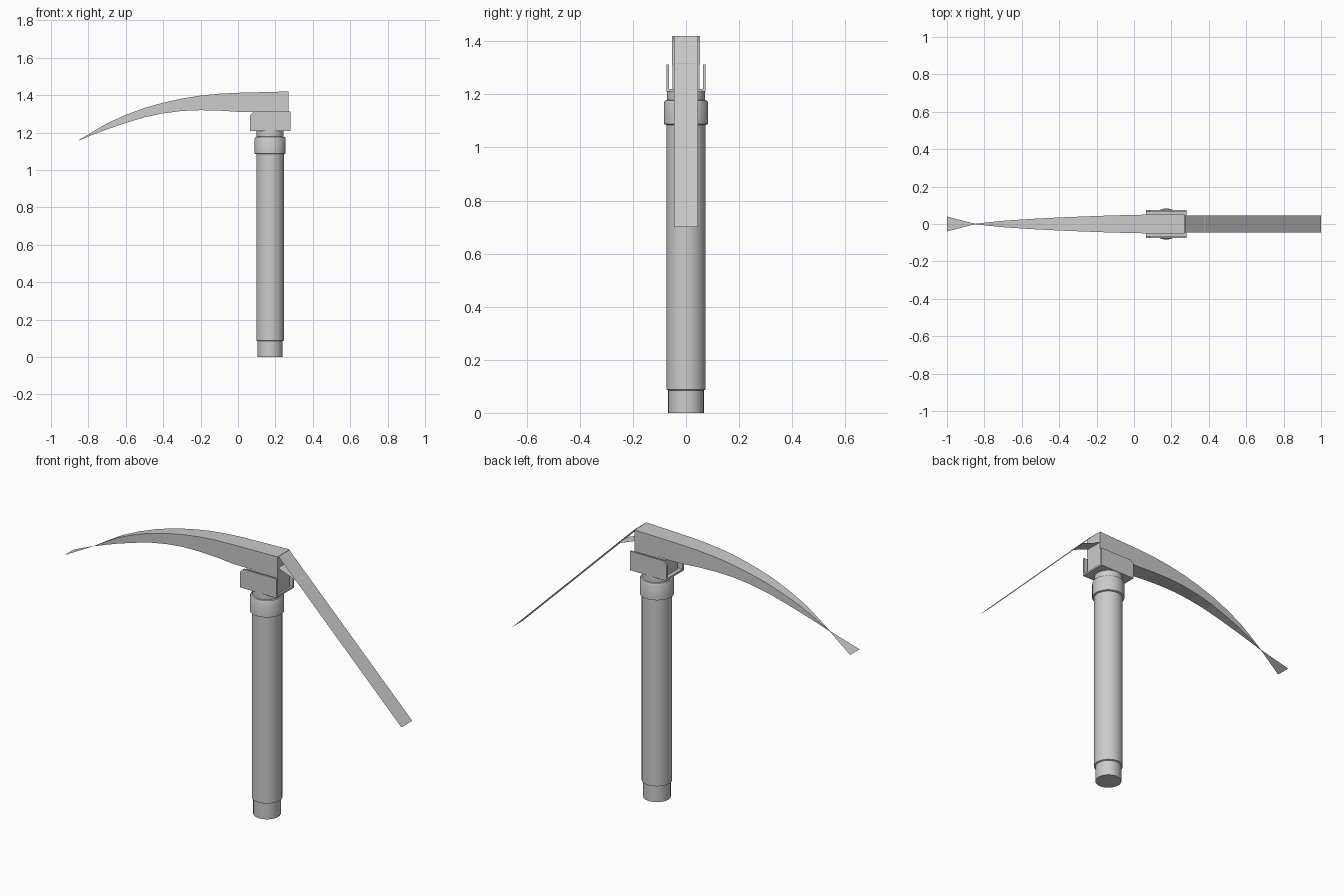
import bpy, bmesh, math

if "Cube" in bpy.data.objects:
    bpy.data.objects.remove(bpy.data.objects["Cube"])

CX = 0.172  # handle axis


def make(name, verts, faces, smooth=False):
    me = bpy.data.meshes.new(name)
    me.from_pydata(verts, [], faces)
    bm = bmesh.new()
    bm.from_mesh(me)
    bmesh.ops.recalc_face_normals(bm, faces=bm.faces)
    bm.to_mesh(me)
    bm.free()
    ob = bpy.data.objects.new(name, me)
    bpy.context.collection.objects.link(ob)
    if smooth:
        bpy.ops.object.select_all(action='DESELECT')
        ob.select_set(True)
        bpy.context.view_layer.objects.active = ob
        bpy.ops.object.shade_smooth_by_angle(angle=math.radians(35))
    return ob


def lathe(name, profile, n=32):
    verts = [(CX + r * math.cos(2 * math.pi * i / n), r * math.sin(2 * math.pi * i / n), z)
             for r, z in profile for i in range(n)]
    faces = [(k * n + i, k * n + (i + 1) % n, (k + 1) * n + (i + 1) % n, (k + 1) * n + i)
             for k in range(len(profile) - 1) for i in range(n)]
    faces += [tuple(range(n)), tuple(range((len(profile) - 1) * n, len(profile) * n))]
    return make(name, verts, faces, True)


def extrude_y(name, outline, y0, y1):
    n = len(outline)
    verts = [(x, y, z) for y in (y0, y1) for x, z in outline]
    faces = [(i, (i + 1) % n, n + (i + 1) % n, n + i) for i in range(n)]
    faces += [tuple(range(n)), tuple(range(n, 2 * n))]
    return make(name, verts, faces)


def box(x0, x1, z0, z1):
    return [(x0, z0), (x1, z0), (x1, z1), (x0, z1)]


# Handle with butt, grip, collar and neck
lathe("handle", [(0.067, 0), (0.067, 0.085), (0.074, 0.088), (0.074, 1.085),
                 (0.083, 1.088), (0.083, 1.168), (0.079, 1.176),
                 (0.072, 1.178), (0.072, 1.212)])

# Channel bracket: floor, two side walls and the inner block
extrude_y("bracket_floor", box(0.065, 0.28, 1.21, 1.22), -0.074, 0.074)
wall = [(0.065, 1.22), (0.28, 1.22), (0.28, 1.312), (0.082, 1.312), (0.065, 1.295)]
for side, s in (("front", -1), ("back", 1)):
    extrude_y("bracket_wall_" + side, wall, s * 0.064, s * 0.074)
extrude_y("head_block", box(0.085, 0.27, 1.22, 1.315), -0.051, 0.051)

# Curved pick: x, bottom z, top z, half width
stations = [(0.27, 1.31, 1.42, 0.052), (0.0, 1.311, 1.413, 0.049),
            (-0.1, 1.318, 1.408, 0.046), (-0.2, 1.32, 1.398, 0.043),
            (-0.3, 1.316, 1.382, 0.039), (-0.4, 1.303, 1.36, 0.035),
            (-0.5, 1.282, 1.332, 0.03), (-0.6, 1.252, 1.295, 0.024),
            (-0.7, 1.218, 1.25, 0.017), (-0.78, 1.187, 1.203, 0.009),
            (-0.85, 1.158, 1.16, 0.001)]
verts = []
for x, lo, hi, w in stations:
    verts += [(x, -w, lo), (x, w, lo), (x, w, hi), (x, -w, hi)]
faces = [(4 * k + i, 4 * k + (i + 1) % 4, 4 * k + 4 + (i + 1) % 4, 4 * k + 4 + i)
         for k in range(len(stations) - 1) for i in range(4)]
faces.append((0, 1, 2, 3))
make("pick_blade", verts, faces)


# Thin sheets: flared tip, long adze plate and its short brace
def sheet(name, a, b):
    (xa, za, wa), (xb, zb, wb) = a, b
    make(name, [(xa, -wa, za), (xb, -wb, zb), (xb, wb, zb), (xa, wa, za)], [(0, 1, 2, 3)])


sheet("flared_tip", (-0.85, 1.159, 0.001), (-1.0, 1.085, 0.04))
sheet("adze_plate", (0.272, 1.42, 0.046), (1.0, 0.70, 0.046))
sheet("adze_brace", (0.27, 1.358, 0.046), (0.38, 1.315, 0.046))
